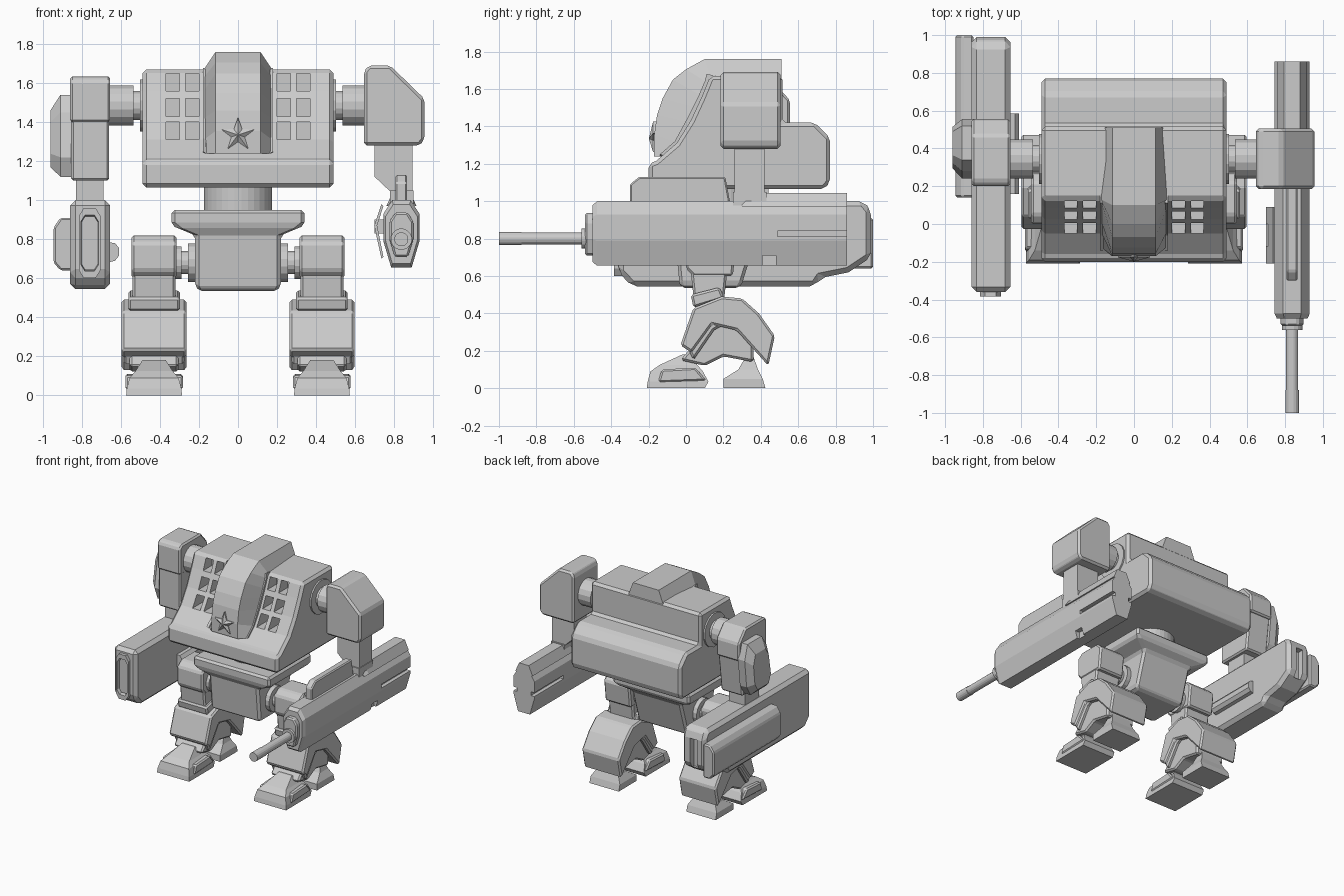
import bpy, bmesh, math

if "Cube" in bpy.data.objects:
    bpy.data.objects.remove(bpy.data.objects["Cube"])


def ring(pts, axis, pos):
    """Place a 2D outline in the plane across the given axis."""
    if axis == 'x':
        return [(pos, a, b) for a, b in pts]
    if axis == 'y':
        return [(a, pos, b) for a, b in pts]
    return [(a, b, pos) for a, b in pts]


def loft(name, rings, bevel=0.0):
    """Skin a row of equal-count rings, cap both ends, optionally chamfer."""
    bm = bmesh.new()
    rows = [[bm.verts.new(p) for p in r] for r in rings]
    n = len(rows[0])
    for a, b in zip(rows, rows[1:]):
        for i in range(n):
            j = (i + 1) % n
            bm.faces.new((a[i], a[j], b[j], b[i]))
    bm.faces.new(rows[0][::-1])
    bm.faces.new(rows[-1])
    bmesh.ops.recalc_face_normals(bm, faces=bm.faces[:])
    me = bpy.data.meshes.new(name)
    bm.to_mesh(me)
    bm.free()
    ob = bpy.data.objects.new(name, me)
    bpy.context.collection.objects.link(ob)
    if bevel:
        m = ob.modifiers.new("chamfer", 'BEVEL')
        m.width, m.segments, m.limit_method = bevel, 1, 'ANGLE'
        apply(ob, m)
    return ob


def apply(ob, mod):
    bpy.context.view_layer.objects.active = ob
    bpy.ops.object.modifier_apply(modifier=mod.name)


def prism(name, pts, axis, a, b, bevel=0.0):
    return loft(name, [ring(pts, axis, a), ring(pts, axis, b)], bevel)


def rect(a0, a1, b0, b1):
    return [(a0, b0), (a1, b0), (a1, b1), (a0, b1)]


def box(name, x, y, z, bevel=0.0):
    return prism(name, rect(*x, *y), 'z', *z, bevel)


def disc(c, r, n):
    return [(c[0] + r * math.cos((i + .5) * math.tau / n),
             c[1] + r * math.sin((i + .5) * math.tau / n)) for i in range(n)]


def scaled(pts, c, k):
    return [(c[0] + (p[0] - c[0]) * k, c[1] + (p[1] - c[1]) * k) for p in pts]


def cut(ob, x, y, z):
    c = box("cutter", x, y, z)
    m = ob.modifiers.new("cut", 'BOOLEAN')
    m.operation, m.object, m.solver = 'DIFFERENCE', c, 'EXACT'
    apply(ob, m)
    bpy.data.objects.remove(c)


# Torso with sloped front, rear pack and recessed launcher cells
torso = prism("torso", [(-.2, 1.065), (-.2, 1.2), (-.16, 1.215), (-.05, 1.31), (.025, 1.43),
                        (.085, 1.56), (.13, 1.67), (.515, 1.67), (.515, 1.42), (.69, 1.42),
                        (.77, 1.34), (.77, 1.1), (.74, 1.065)], 'x', -.49, .49, .02)
for s in (-1, 1):
    for cx in (.235, .335):
        for z, y in ((1.31, .1), (1.43, .16), (1.56, .2)):
            cut(torso, (s * cx - .034, s * cx + .034), (-.3, y), (z, z + .09))

# Canopy and roof hump
spine = [(.51, 1.76, .51, 1.6), (.10, 1.76, .13, 1.67), (.0, 1.705, .12, 1.63),
         (-.07, 1.65, .09, 1.56), (-.125, 1.55, .06, 1.5), (-.155, 1.46, .02, 1.42),
         (-.17, 1.355, -.04, 1.31), (-.17, 1.24, -.12, 1.24)]
loft("canopy", [[(-.175, yb, zb), (-.115, yf, zf), (.115, yf, zf), (.175, yb, zb)]
                for yf, zf, yb, zb in spine])
for s in (-1, 1):
    loft("canopy_rim", [[(s * .165, yb - .02, zb), (s * .18, yb - .02, zb + .01),
                         (s * .18, yb + .03, zb), (s * .165, yb + .03, zb)]
                        for _, _, yb, zb in spine[1:]])

# Plain faceted star on the canopy
star = [((.09 if i % 2 == 0 else .036) * math.sin(i * math.pi / 5),
         1.335 + (.09 if i % 2 == 0 else .036) * math.cos(i * math.pi / 5)) for i in range(10)]
loft("front_star", [ring(star, 'y', -.15), ring(star, 'y', -.176),
                    ring(scaled(star, (0, 1.335), .03), 'y', -.198)])

# Waist and pelvis
prism("waist", disc((0, .19), .175, 32), 'z', .93, 1.08)
prism("waist_ring", disc((0, .19), .165, 32), 'z', .92, .96)
loft("pelvis", [ring(rect(-x, x, y0, y1), 'z', z) for z, x, y0, y1 in
                ((.535, .2, -.02, .28), (.56, .22, -.035, .3), (.82, .22, -.06, .38),
                 (.87, .34, -.09, .45), (.95, .34, -.09, .45))], .018)

foot_rows = ((0, .143, -.21, .1), (.035, .14, -.205, .12), (.09, .125, -.19, .09),
             (.125, .095, -.14, .06), (.18, .06, -.02, .03))
for s, side in ((-1, "left"), (1, "right")):
    cx = s * .43

    def slab(part, pts, half, bevel=.012):
        return prism(side + "_" + part, pts, 'x', cx - half, cx + half, bevel)

    # Shoulder joints
    for r, a, b in ((.135, .48, .502), (.075, .49, .56), (.105, .535, .67)):
        prism(side + "_shoulder_joint", disc((.345, 1.485), r, 16), 'x', s * a, s * b)
    # Hip joints
    for r, a, b in ((.1, .2, .255), (.06, .25, .33), (.085, .29, .32)):
        prism(side + "_hip_joint", disc((.13, .68), r, 16), 'x', s * a, s * b)
    # Legs
    slab("hip_block", [(.0, .64), (.0, .78), (.05, .82), (.22, .82), (.27, .77),
                       (.25, .6), (.04, .6)], .115)
    slab("thigh", [(.025, .63), (.045, .44), (.2, .44), (.22, .62)], .11)
    slab("knee_plate", [(.025, .5), (.18, .54), (.205, .48), (.04, .43)], .132)
    slab("shin", [(.03, .22), (-.03, .15), (.1, .12), (.2, .17), (.36, .14),
                  (.36, .28), (.25, .42), (.1, .42)], .125)
    slab("shin_guard", [(.04, .43), (.19, .49), (.3, .48), (.39, .4), (.475, .28), (.44, .12),
                        (.27, .31), (.14, .34), (.03, .19), (-.03, .23)], .166)
    slab("shin_front_trim", [(.0, .235), (.07, .4), (.19, .45), (.31, .4), (.15, .31),
                             (.04, .15)], .155)
    # Feet
    loft(side + "_toe", [ring(rect(cx - h, cx + h, y0, y1), 'z', z)
                         for z, h, y0, y1 in foot_rows])
    slab("toe_guard", [(-.15, .03), (-.13, .1), (.05, .11), (.11, .04)], .147, .01)
    loft(side + "_heel", [ring(rect(cx - h, cx + h, y0, y1), 'z', z) for z, h, y0, y1 in
                          ((0, .13, .2, .425), (.05, .13, .2, .41), (.1, .1, .28, .385),
                           (.17, .08, .32, .36))])

# Right arm: shoulder, upper arm
prism("right_shoulder", [(.67, 1.69), (.78, 1.69), (.955, 1.52), (.955, 1.31), (.93, 1.28),
                         (.645, 1.28), (.645, 1.66)], 'y', .185, .505, .015)
prism("right_upper_arm", [(.7, 1.3), (.895, 1.3), (.895, 1.04), (.785, 1.04), (.7, 1.12)],
      'y', .26, .42)
box("right_wrist", (.78, .9), (.25, .43), (.95, 1.05))

# Right gun: faceted housing, slots, top rail, barrel
sec = [(.79, 1.0), (.885, 1.0), (.93, .93), (.93, .79), (.89, .655), (.785, .655),
       (.745, .79), (.745, .93)]
mid = (.837, .82)
gun = loft("right_gun_housing", [ring(scaled(sec, mid, k), 'y', y) for y, k in
                                 ((-.5, .88), (-.475, 1), (.86, 1))])
cut(gun, (.9, 1), (.49, .9), (.81, .84))
cut(gun, (.7, .775), (.49, .9), (.81, .84))
cut(gun, (.87, 1), (.41, .48), (.6, .71))
loft("right_gun_rear_cover", [ring([(.76, .97), (.915, .97), (.88, t), (.795, t)], 'y', y)
                              for y, t in ((.3, 1.0), (.35, 1.045), (.86, 1.045))])
prism("right_gun_top_rail", [(-.3, .97), (-.3, 1.09), (-.25, 1.13), (.21, 1.13), (.24, .97)],
      'x', .808, .866, .008)
prism("right_gun_collar", scaled(sec, (.837, .815), .66), 'y', -.54, -.49, .01)
for r, a, b in ((.055, -.56, -.52), (.033, -.89, -.5), (.036, -1, -.88)):
    prism("right_gun_barrel", disc((.837, .8), r, 16), 'y', a, b)
prism("right_gun_side_plate", [(.735, .98), (.698, .87), (.735, .70), (.745, .71),
                               (.713, .87), (.745, .97)], 'y', -.21, .09)
box("right_gun_plate_mount", (.7, .76), (-.12, 0), (.83, .9))

# Left arm: shoulder, pad, wrist
prism("left_shoulder", [(.2, 1.4), (.2, 1.61), (.23, 1.635), (.47, 1.635), (.555, 1.54),
                        (.555, 1.4)], 'x', -.86, -.655, .012)
prism("left_upper_arm", [(.21, 1.1), (.21, 1.42), (.54, 1.42), (.5, 1.1)],
      'x', -.855, -.66, .012)
pad = [(.28, 1.12), (.24, 1.22), (.28, 1.45), (.34, 1.54), (.52, 1.54), (.555, 1.42),
       (.53, 1.2), (.48, 1.12)]
loft("left_shoulder_pad", [ring(pad, 'x', -.85), ring(pad, 'x', -.91),
                           ring(scaled(pad, (.42, 1.28), .7), 'x', -.96)])
box("left_wrist", (-.83, -.69), (.26, .44), (.95, 1.15))

# Left launcher: long chamfered housing, mouth, side pods
launcher = prism("left_launcher_housing", [(-.36, .62), (-.29, .545), (.69, .545), (.72, .59),
                                           (.87, .62), (.99, .7), (.99, .95), (.95, 1.0),
                                           (-.36, 1.0)], 'x', -.86, -.655, .035)
mouth = [(-.79, .6), (-.73, .6), (-.705, .64), (-.705, .92), (-.73, .96), (-.79, .96),
         (-.815, .92), (-.815, .64)]
c = (-.76, .78)
loft("left_launcher_mouth", [ring(mouth, 'y', -.33), ring(mouth, 'y', -.385),
                             ring(scaled(mouth, c, .8), 'y', -.385),
                             ring(scaled(mouth, c, .75), 'y', -.35)])
cut(launcher, (-.79, -.73), (.94, 1.05), (.68, .92))
prism("left_launcher_outer_pod", [(-.85, .64), (-.91, .64), (-.945, .68), (-.945, .86),
                                  (-.91, .91), (-.85, .91)], 'y', .14, 1.0, .01)
prism("left_launcher_inner_rail", [(-.67, .68), (-.63, .69), (-.61, .715), (-.61, .755),
                                   (-.63, .78), (-.67, .785)], 'y', .16, .585)
